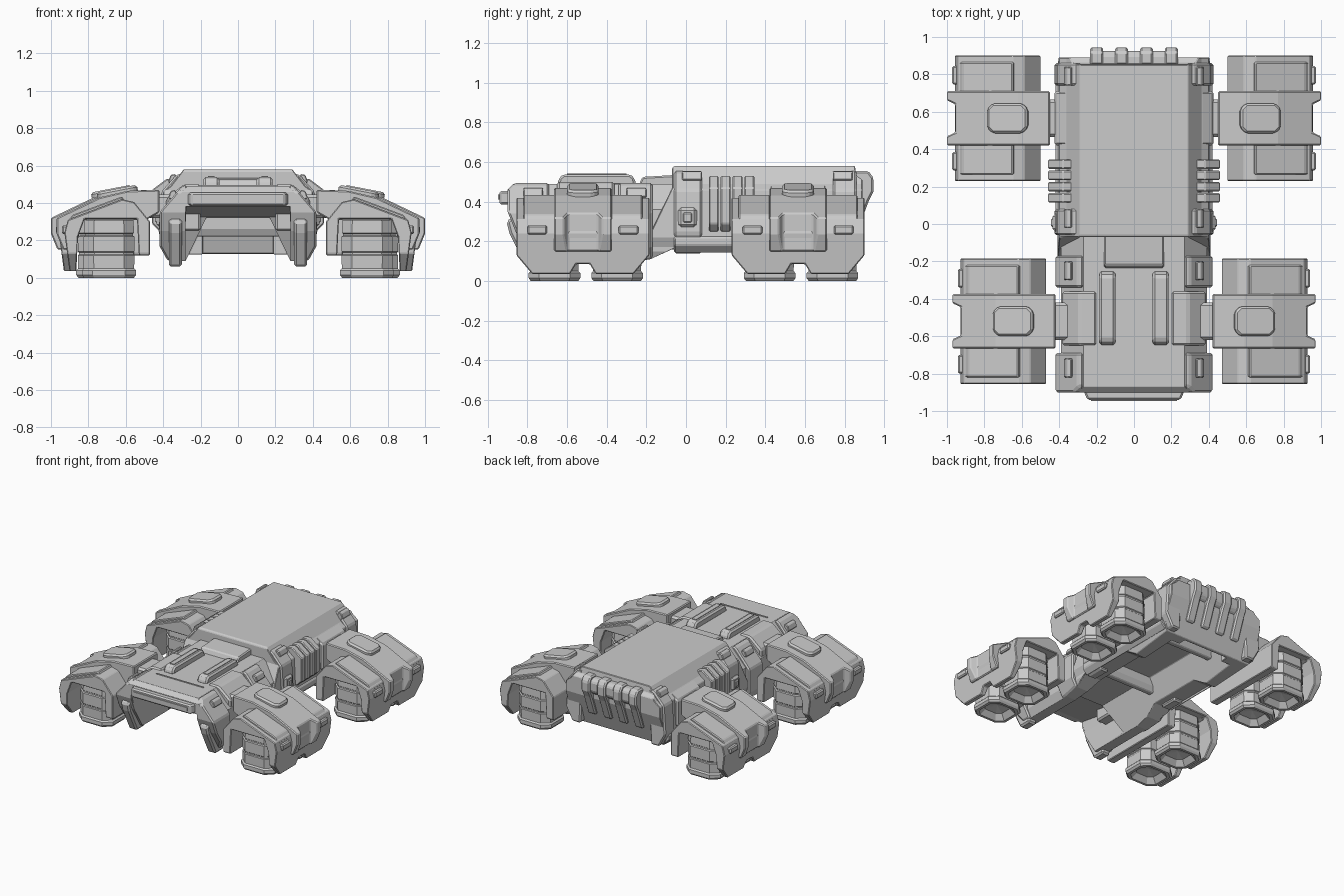
import bpy, bmesh
from mathutils import Matrix

if "Cube" in bpy.data.objects:
    bpy.data.objects.remove(bpy.data.objects["Cube"])

grey = bpy.data.materials.new("hull_grey")
grey.use_nodes = True
GREY = (0.6, 0.6, 0.6, 1)
grey.diffuse_color = GREY
grey.node_tree.nodes["Principled BSDF"].inputs["Base Color"].default_value = GREY


def make(name, bm, bevel=0, mirror=False, shift=(0, 0, 0)):
    """Turn a bmesh into an object, with optional bevel and left-right mirror."""
    bmesh.ops.recalc_face_normals(bm, faces=bm.faces)
    me = bpy.data.meshes.new(name)
    bm.to_mesh(me)
    bm.free()
    me.transform(Matrix.Translation(shift))
    me.materials.append(grey)
    ob = bpy.data.objects.new(name, me)
    bpy.context.collection.objects.link(ob)
    if bevel:
        mod = ob.modifiers.new("bevel", "BEVEL")
        mod.width, mod.segments, mod.limit_method = bevel, 1, "ANGLE"
    if mirror:
        ob.modifiers.new("mirror", "MIRROR")
    return ob


def prism_mesh(pts, axis, lo, hi):
    """Extrude a 2D outline along an axis; outline uses the other two axes in order."""
    bm = bmesh.new()
    i = "xyz".index(axis)

    def ring(v):
        out = []
        for p in pts:
            c = list(p)
            c.insert(i, v)
            out.append(bm.verts.new(c))
        return out
    a, b = ring(lo), ring(hi)
    bm.faces.new(a)
    bm.faces.new(b)
    for k in range(len(a)):
        j = (k + 1) % len(a)
        bm.faces.new((a[k], a[j], b[j], b[k]))
    return bm


def prism(name, pts, axis, lo, hi, **kw):
    return make(name, prism_mesh(pts, axis, lo, hi), **kw)


def box(name, x, y, z, **kw):
    return prism(name, [(x[0], y[0]), (x[1], y[0]), (x[1], y[1]), (x[0], y[1])], "z", *z, **kw)


def cut(ob, cutter, operation):
    """Apply a boolean as the first modifier, then drop the cutter."""
    mod = ob.modifiers.new("cut", "BOOLEAN")
    mod.object, mod.operation, mod.solver = cutter, operation, "EXACT"
    bpy.context.view_layer.objects.active = ob
    while ob.modifiers[0] != mod:
        bpy.ops.object.modifier_move_up(modifier="cut")
    bpy.ops.object.modifier_apply(modifier="cut")
    bpy.data.objects.remove(cutter)


def both(half):
    """Complete a right-hand outline with its mirrored left side."""
    return half + [(-x, z) for x, z in reversed(half)]


# Rear hull: cross-section trimmed by a side outline
rear = prism("rear_hull", both([(.29, .58), (.36, .49), (.40, .46), (.41, .22), (.36, .10)]),
             "y", -.3, 1, bevel=.008)
cut(rear, prism("trim", [(-.07, .57), (-.05, .59), (.85, .59), (.86, .53), (.89, .51), (.89, .38),
                         (.80, .13), (.45, .1), (.35, .16), (-.07, .16), (-.18, .11), (-.18, .24),
                         (-.07, .47)], "x", -1, 1), "INTERSECT")

# Front hull
nose = [(-.90, .46), (-.86, .5), (-.05, .5), (-.05, .17), (-.18, .11), (-.3, .09),
        (-.76, .09), (-.86, .25), (-.90, .35)]
front = prism("front_hull", both([(.27, .49), (.39, .36), (.39, .15), (.35, .07)]),
              "y", -1, 0, bevel=.008)
cut(front, prism("trim", nose, "x", -1, 1), "INTERSECT")

# Long open belly with sloping rail walls, flaring wide at the nose
for hull in (rear, front):
    cut(hull, prism("belly_cut", both([(.17, .32), (.285, .08), (.285, 0)]), "y", -.8, .72), "DIFFERENCE")
    cut(hull, prism("nose_cut", [(-1.1, .38), (-.88, .38), (-.55, .325), (-.42, .05), (-1.1, .05)],
                    "x", -.28, .28), "DIFFERENCE")
    cut(hull, prism("tail_cut", [(.62, .3), (.72, .3), (.80, .05), (.62, .05)], "x", -.19, .19), "DIFFERENCE")
for y in (-.11, .52):
    prism("belly_crossbar", [(y, .26), (y + .02, .22), (y + .06, .22), (y + .08, .26), (y + .08, .35), (y, .35)],
          "x", -.22, .22, bevel=.006)

# Side shoulders, corner blocks and rails
corner = [(.27, .495), (.30, .49), (.42, .35), (.42, .17), (.37, .08), (.29, .08)]
for lo, hi in ((-.92, -.69), (-.34, -.17)):
    block = prism("front_corner_block", corner, "y", lo, hi, bevel=.01, mirror=True)
    cut(block, prism("trim", nose, "x", 0, 1), "INTERSECT")
prism("front_fender_strip", [(-.88, .32), (-.905, .30), (-.89, .24), (-.80, .06), (-.70, .06), (-.70, .32)],
      "x", .30, .37, bevel=.012, mirror=True)
prism("front_shoulder", [(.2, .5), (.29, .5), (.385, .42), (.385, .25), (.2, .25)], "y", -.65, -.36,
      bevel=.012, mirror=True)
prism("rear_shoulder", [(.33, .49), (.36, .49), (.425, .45), (.425, .25), (.33, .25)], "y", .42, .71,
      bevel=.012, mirror=True)
for lo, hi in ((-.06, .08), (.74, .86)):
    prism("rear_corner_block", [(.28, .56), (.33, .55), (.41, .46), (.425, .24), (.37, .14), (.30, .14)],
          "y", lo, hi, bevel=.01, mirror=True)
prism("side_skirt", [(.38, .24), (.42, .22), (.42, .18), (.38, .14)], "y", -.06, .8, bevel=.006, mirror=True)

# Front deck details
prism("deck_ramp", [(-.24, .48), (-.22, .525), (-.05, .535), (-.05, .48)], "x", -.16, .16, bevel=.008)
box("deck_seam", (-.2, .2), (-.71, -.70), (.48, .495))
prism("roof_rail", [(-.65, .48), (-.64, .52), (-.62, .538), (-.28, .538), (-.26, .52), (-.25, .48)],
      "x", .10, .185, bevel=.012, mirror=True)
prism("rail_inlay", [(-.60, .53), (-.60, .543), (-.30, .543), (-.30, .53)], "x", .125, .16, mirror=True)
prism("bumper", [(-.27, -.89), (-.25, -.94), (.25, -.94), (.27, -.89)], "z", .385, .455, bevel=.01)
box("bumper_inlay", (-.23, .23), (-.947, -.93), (.41, .435))

# Side ribs, hatch and lamps
for i in range(4):
    y = .115 + i * .06
    prism("side_rib", [(.33, .52), (.38, .53), (.46, .47), (.46, .29), (.42, .25), (.34, .25)],
          "y", y, y + .05, bevel=.006, mirror=True)
box("side_hatch", (.38, .435), (-.04, .055), (.27, .37), bevel=.015, mirror=True)
box("side_hatch_inlay", (.4, .443), (-.015, .03), (.295, .345), bevel=.006, mirror=True)
for y, x, z in ((-.82, .345, .445), (-.30, .345, .445), (-.02, .345, .53), (.74, .345, .53)):
    prism("lamp", [(x - .02, z), (x - .01, z + .025), (x + .015, z + .02), (x + .03, z - .02), (x, z - .03)],
          "y", y, y + .1, bevel=.005, mirror=True)

# Rear ribs
prism("rear_plate", [(.84, .54), (.90, .54), (.925, .52), (.925, .45), (.90, .42), (.84, .40)],
      "x", -.235, .235, bevel=.008)
for i in range(4):
    x = -.2 + i * .1333
    prism("rear_rib", [(.85, .555), (.92, .555), (.945, .52), (.945, .45), (.92, .40), (.86, .24), (.80, .24)],
          "x", x - .035, x + .035, bevel=.01)


def thruster(cx, cy, shift):
    """Stacked chamfered-square rings with a hollow nozzle at the bottom."""
    bm = bmesh.new()
    rings = ((.31, .9), (.24, .93), (.235, .88), (.225, .88), (.22, .94), (.14, .94), (.135, .9),
             (.125, .9), (.12, .94), (.05, .93), (.04, 1), (.015, 1), (0, .92), (0, .78), (.04, .55))
    shape = [(1, .6), (.6, 1), (-.6, 1), (-1, .6), (-1, -.6), (-.6, -1), (.6, -1), (1, -.6)]
    last = None
    for z, s in rings:
        ring = [bm.verts.new((cx + px * s * .145, cy + py * s * .13, z)) for px, py in shape]
        if last:
            for k in range(8):
                bm.faces.new((last[k], last[k - 1], ring[k - 1], ring[k]))
        else:
            bm.faces.new(ring)
        last = ring
    tip = bm.verts.new((cx, cy, .06))
    for k in range(8):
        bm.faces.new((last[k], last[k - 1], tip))
    make("thruster", bm, mirror=True, shift=shift)


def pod(shift):
    """Armoured leg pod, modelled about y = 0 on one side and mirrored."""
    kw = dict(mirror=True, shift=shift)
    # Fender shell, trimmed to the side outline
    shell = prism("pod_fender", [(.50, .12), (.50, .30), (.585, .405), (.65, .42), (.94, .31), (.958, .24),
                                 (.93, .03), (.895, .03), (.885, .22), (.85, .315), (.57, .315), (.56, .12)],
                  "y", -.335, .335, bevel=.005, **kw)
    half = [(.335, .5), (.335, .13), (.255, .035), (.065, .035), (.035, .085)]
    cut(shell, prism("trim", both(half), "x", 0, 2, shift=shift), "INTERSECT")
    # Arm with a notched outer end
    arm = prism("pod_arm", [(.45, .47), (.62, .465), (.77, .43), (1, .32), (1, .235), (.965, .15), (.90, .15),
                            (.86, .31), (.52, .31), (.45, .35)], "y", -.145, .145, bevel=.012, **kw)
    cut(arm, prism("notch", [(1.05, -.12), (.955, -.075), (.955, .075), (1.05, .12)], "z", -.1, .6,
                   shift=shift), "DIFFERENCE")
    box("pod_axle", (.34, .5), (-.10, .10), (.32, .445), bevel=.015, **kw)
    # Octagonal pad lying on the arm
    pad = prism_mesh([(.11, .05), (.08, .08), (-.08, .08), (-.11, .05), (-.11, -.05), (-.08, -.08),
                      (.08, -.08), (.11, -.05)], "z", -.03, .022)
    bmesh.ops.transform(pad, matrix=Matrix.Translation((.675, 0, .455)) @ Matrix.Rotation(.19, 4, "Y"),
                        verts=pad.verts)
    make("pod_pad", pad, bevel=.012, **kw)
    for s in (-1, 1):
        lo, hi = sorted((s * .14, s * .30))
        prism("pod_top_panel", [(.625, .39), (.65, .435), (.915, .336), (.948, .29), (.9, .29)],
              "y", lo, hi, bevel=.006, **kw)
        box("pod_vent", (.92, .972), (s * .23 - .05, s * .23 + .05), (.235, .28), bevel=.008, **kw)
        thruster(.72, .015 + s * .158, shift)


pod((0, .565, 0))
pod((-.03, -.52, 0))
